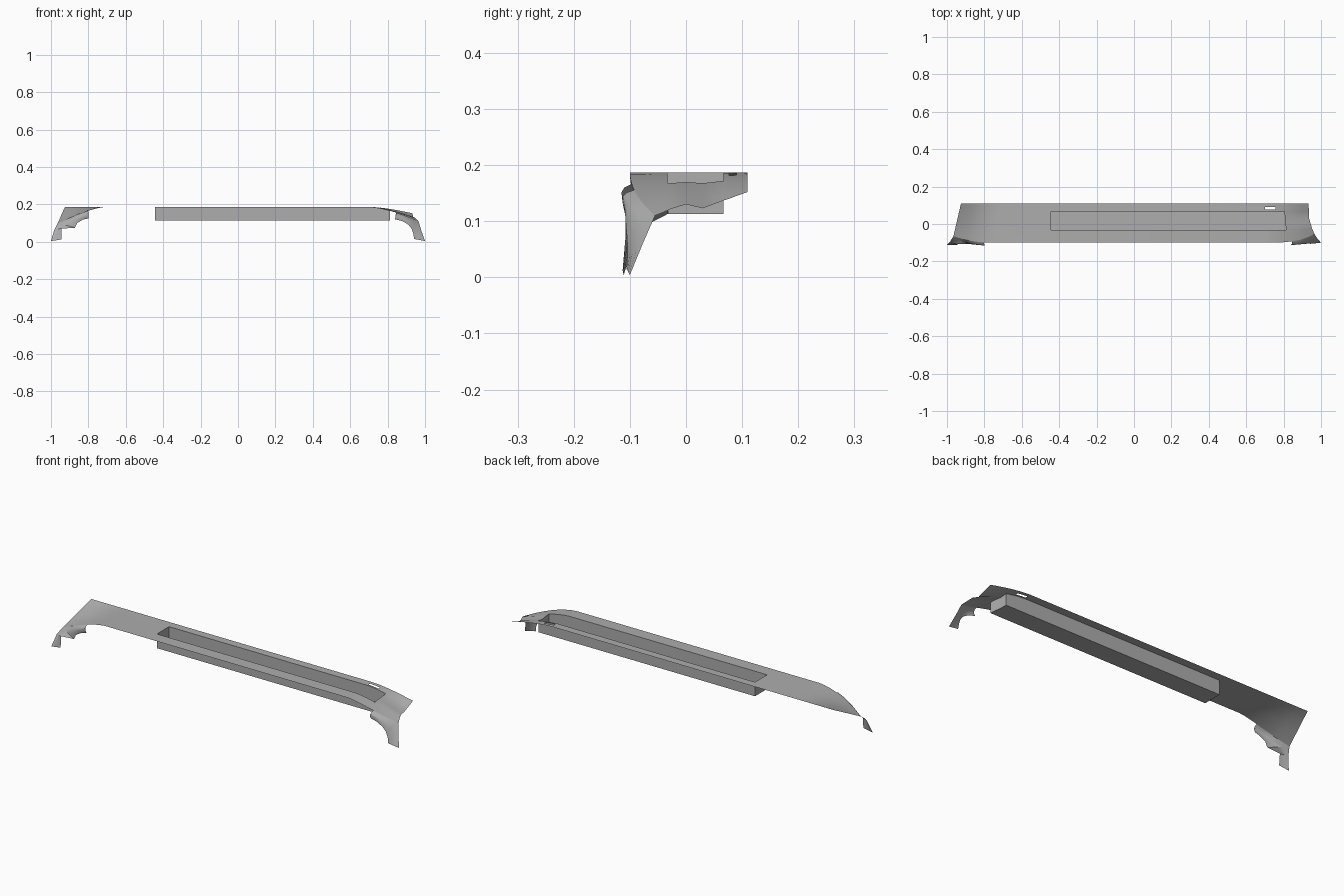
import bpy, bmesh, math
from mathutils import Vector

cube = bpy.data.objects.get("Cube")
if cube:
    bpy.data.objects.remove(cube, do_unlink=True)

grey = bpy.data.materials.new("plain_grey")
grey.use_nodes = True
grey.diffuse_color = (0.42, 0.42, 0.42, 1)
grey.node_tree.nodes["Principled BSDF"].inputs["Base Color"].default_value = (0.42, 0.42, 0.42, 1)

TOP, FLOOR = 0.187, 0.113
ROWS = [0.11, 0.09, 0.077, 0.067, 0.03, 0, -0.033, -0.07, -0.10]
HOLE = range(3, 6)      # row strips crossed by the tray opening
SLIT = 1                # row strip holding the small slit
BEND = 0.70             # where the ends start to droop


def finish(bm, name):
    bmesh.ops.remove_doubles(bm, verts=bm.verts, dist=0.0005)
    mesh = bpy.data.meshes.new(name)
    bm.to_mesh(mesh)
    mesh.materials.append(grey)
    obj = bpy.data.objects.new(name, mesh)
    bpy.context.collection.objects.link(obj)
    bpy.ops.object.select_all(action='DESELECT')
    obj.select_set(True)
    bpy.context.view_layer.objects.active = obj
    bpy.ops.object.shade_smooth_by_angle(angle=math.radians(35))
    return obj


def loft(bm, rows, skip=lambda r, c: False, flip=False):
    grid = [[bm.verts.new(p) for p in row] for row in rows]
    for r in range(len(rows) - 1):
        for c in range(len(rows[0]) - 1):
            if not skip(r, c):
                quad = [grid[r][c], grid[r + 1][c], grid[r + 1][c + 1], grid[r][c + 1]]
                bm.faces.new(quad[::-1] if flip else quad)


def end_rows(side, edge, cols):
    """Sheet running from the flat panel to a drooping end edge."""
    rows = []
    for y, (ex, ey, ez) in zip(ROWS, edge):
        rows.append([Vector((side * BEND + (ex - side * BEND) * t,
                             y + (ey - y) * t ** 3,
                             TOP - (TOP - ez) * t ** 1.5)) for t in cols])
    return rows


def flange(name, upper, lower, flip):
    """Curved skirt between the sheet's front edge and the arch outline."""
    lower = [Vector(p) for p in lower]
    last = len(upper) - 1
    rows = []
    for s in (0, 0.25, 0.5, 0.75, 1):
        bulge = 4 * s * (1 - s)
        rows.append([a.lerp(b, s) + Vector((0, -0.013, 0.006)) * bulge * (1 - i / last)
                     for i, (a, b) in enumerate(zip(upper, lower))])
    bm = bmesh.new()
    loft(bm, rows, flip=flip)
    finish(bm, name)


# End edges from back to front
left_z = [0.152, 0.145, 0.14, 0.137, 0.123, 0.13, 0.122, 0.115, 0.11]
left_x = [0.933, 0.934, 0.935, 0.935, 0.936, 0.945, 0.953, 0.96, 0.965]
left_y = ROWS[:6] + [-0.027, -0.042, -0.055]
left_edge = list(zip(left_x, left_y, left_z))
right_y = ROWS[:6] + [-0.03, -0.05, -0.065]
right_edge = [(-0.925 - 0.23 * (0.11 - y), y, TOP - 0.52 * (0.11 - y)) for y in right_y]

left_cols = [0, 0.12, 0.24, 0.35, 0.45, 0.55, 0.7, 0.85, 1]
right_cols = [0, 0.12, 0.25, 0.38, 0.55, 0.75, 1]
left_rows = end_rows(1, left_edge, left_cols)
right_rows = end_rows(-1, right_edge, right_cols)

# Top panel with tray opening and slit
panel = bmesh.new()
loft(panel, [[(x, y, TOP) for x in (-BEND, -0.445, BEND)] for y in ROWS],
     lambda r, c: r in HOLE and c == 1)
loft(panel, left_rows,
     lambda r, c: (r in HOLE and c < 4) or (r == SLIT and c < 2))
loft(panel, right_rows, flip=True)
bmesh.ops.remove_doubles(panel, verts=panel.verts, dist=0.0005)

# Tray hanging from the opening's rim
tray = bmesh.new()
for e in panel.edges:
    a, b = (v.co for v in e.verts)
    inside = all(-0.46 < p.x < 0.83 and -0.05 < p.y < 0.07 for p in (a, b))
    if e.is_boundary and inside:
        tray.faces.new([tray.verts.new(p) for p in
                        (a, b, (b.x, b.y, FLOOR), (a.x, a.y, FLOOR))])
bmesh.ops.remove_doubles(tray, verts=tray.verts, dist=0.0005)
rim = [e for e in tray.edges
       if e.is_boundary and all(v.co.z < FLOOR + 0.001 for v in e.verts)]
bmesh.ops.edgeloop_fill(tray, edges=rim)
bmesh.ops.recalc_face_normals(tray, faces=tray.faces)
finish(panel, "top_panel")
finish(tray, "recessed_tray")

# Corner flanges with arch cutouts
flange("left_flange",
       left_rows[-1][5:] + [Vector((0.98, -0.077, 0.06)), Vector((1.0, -0.10, 0.004))],
       [(0.84, -0.107, 0.12), (0.88, -0.107, 0.11), (0.91, -0.107, 0.092),
        (0.928, -0.105, 0.07), (0.937, -0.104, 0.045), (0.942, -0.106, 0.015)], False)
flange("right_flange",
       right_rows[-1][3:] + [Vector((-0.982, -0.092, 0.065)), Vector((-1.0, -0.111, 0.004))],
       [(-0.80, -0.106, 0.125), (-0.83, -0.108, 0.118), (-0.86, -0.108, 0.10),
        (-0.872, -0.108, 0.075), (-0.945, -0.108, 0.07), (-0.945, -0.113, 0.012)], True)
